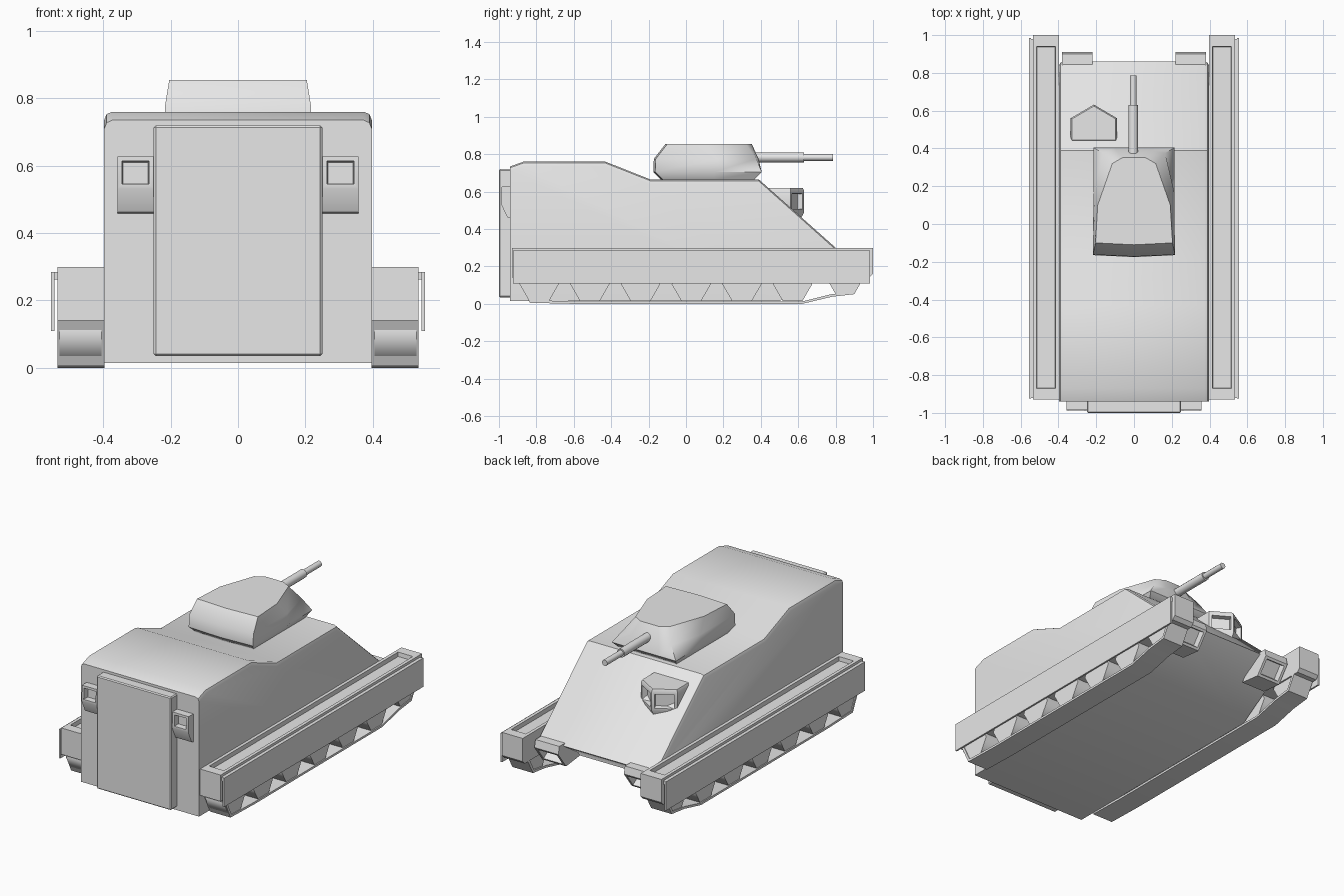
import bpy, bmesh, math
from mathutils import Vector

if "Cube" in bpy.data.objects:
    bpy.data.objects.remove(bpy.data.objects["Cube"])

grey = bpy.data.materials.new("plain_grey")
grey.diffuse_color = (0.8, 0.8, 0.8, 1)
grey.use_nodes = True
grey.node_tree.nodes["Principled BSDF"].inputs["Base Color"].default_value = grey.diffuse_color


def finish(bm, name, mirror=False, angle=40):
    """Turn a bmesh into a named object, smooth by angle, optionally mirrored in x."""
    bmesh.ops.recalc_face_normals(bm, faces=bm.faces[:])
    me = bpy.data.meshes.new(name)
    bm.to_mesh(me)
    bm.free()
    me.materials.append(grey)
    for p in me.polygons:
        p.use_smooth = True
    me.set_sharp_from_angle(angle=math.radians(angle))
    ob = bpy.data.objects.new(name, me)
    bpy.context.collection.objects.link(ob)
    if mirror:
        ob.modifiers.new("Mirror", 'MIRROR')
    return ob


def loft(bm, rings):
    """Skin a list of equal-length point rings and cap both ends."""
    vs = [[bm.verts.new(p) for p in r] for r in rings]
    n = len(vs[0])
    for a, b in zip(vs, vs[1:]):
        for i in range(n):
            j = (i + 1) % n
            bm.faces.new((a[i], a[j], b[j], b[i]))
    bm.faces.new(vs[0])
    bm.faces.new(vs[-1])
    bmesh.ops.recalc_face_normals(bm, faces=bm.faces[:])


def prism(profile, x0, x1):
    """Extrude a (y, z) profile from x0 to x1."""
    bm = bmesh.new()
    loft(bm, [[(x, y, z) for y, z in profile] for x in (x0, x1)])
    return bm


def box(y0, y1, z0, z1):
    return [(y0, z0), (y1, z0), (y1, z1), (y0, z1)]


def recess(bm, direction, border, depth, count=1):
    """Sink a framed window into the faces that best match a direction."""
    d = Vector(direction).normalized()
    bm.normal_update()
    faces = sorted(bm.faces, key=lambda f: -f.normal.dot(d))[:count]
    bmesh.ops.inset_individual(bm, faces=faces, thickness=border)
    bmesh.ops.inset_individual(bm, faces=faces, thickness=0.004, depth=-depth)


# Hull: side profile with chamfered upper long edges
hull = prism([(-0.94, 0.015), (-0.94, 0.735), (-0.87, 0.76), (-0.43, 0.76),
              (-0.19, 0.665), (0.39, 0.665), (0.80, 0.30), (0.86, 0.247),
              (0.50, 0.015)], -0.397, 0.397)
rim = [e for e in hull.edges
       if abs(e.verts[0].co.x - e.verts[1].co.x) < 0.01
       and min(v.co.z for v in e.verts) > 0.24
       and max(v.co.z for v in e.verts) > 0.29]
bmesh.ops.bevel(hull, geom=rim, offset=0.024, segments=2, affect='EDGES', profile=0.5)
finish(hull, "hull", angle=38)

# Rear door
door = prism(box(-1.0, -0.93, 0.035, 0.72), -0.25, 0.25)
bmesh.ops.bevel(door, geom=door.edges[:], offset=0.006, segments=1, affect='EDGES')
finish(door, "rear_door", angle=30)

# Rear lamps, hooded with a sunk window
lamp = prism([(-0.93, 0.455), (-0.955, 0.462), (-0.988, 0.532), (-0.985, 0.628),
              (-0.93, 0.628)], 0.25, 0.358)
recess(lamp, (0, -1, 0), 0.02, 0.035)
finish(lamp, "rear_lamps", True, 30)

# Front lamps under the nose, window facing forward and down
lamp = prism([(0.70, 0.13), (0.835, 0.115), (0.91, 0.215), (0.90, 0.26),
              (0.80, 0.26)], 0.22, 0.38)
recess(lamp, (0, 0.8, -0.6), 0.022, 0.04)
finish(lamp, "front_lamps", True, 30)

# Fenders with a long sunk strip on top
fender = prism([(-0.93, 0.14), (0.98, 0.14), (1.0, 0.16), (1.0, 0.30), (-0.93, 0.30)],
               0.396, 0.535)
fender.normal_update()
top = max(fender.faces, key=lambda f: f.calc_center_median().z)
bmesh.ops.inset_individual(fender, faces=[top], thickness=0.028)
for v in top.verts:
    v.co.y += 0.04 if v.co.y < 0 else -0.04
bmesh.ops.inset_individual(fender, faces=[top], thickness=0.004, depth=-0.025)
finish(fender, "fenders", True, 30)

# Side skirts: hanging plate and the flange that holds it
finish(prism(box(-0.925, 0.985, 0.11, 0.285), 0.545, 0.555), "side_skirts", True, 30)
finish(prism(box(-0.92, 0.98, 0.262, 0.285), 0.53, 0.547), "skirt_flanges", True, 30)

# Track belts: thin ribbons running under the wheels
outer = [(-0.905, 0.15), (-0.835, 0.006), (-0.60, 0.0), (0.62, 0.0), (0.78, 0.038),
         (0.90, 0.052), (0.955, 0.15)]
inner = [(-0.888, 0.15), (-0.825, 0.02), (-0.60, 0.013), (0.62, 0.013), (0.775, 0.051),
         (0.89, 0.066), (0.935, 0.15)]
finish(prism(outer + inner[::-1], 0.396, 0.535), "track_belts", True, 35)

# Road wheels: six-sided, last one raised
for i in range(7):
    y = -0.785 + i * 0.271
    r, z = (0.105, 0.106) if i < 6 else (0.085, 0.128)
    pts = [(y + r * math.cos(k * math.pi / 3), z + r * math.sin(k * math.pi / 3))
           for k in range(6)]
    finish(prism(pts, 0.405, 0.53), f"road_wheel_{i + 1}", True, 65)

# Turret: four stacked rings, each given by its right half
halves = [
    (0.665, [(0.19, -0.125), (0.19, 0.15), (0.19, 0.365), (0.08, 0.365)]),
    (0.705, [(0.215, -0.165), (0.215, 0.15), (0.215, 0.405), (0.10, 0.405)]),
    (0.775, [(0.217, -0.162), (0.213, 0.17), (0.165, 0.375), (0.09, 0.388)]),
    (0.855, [(0.204, -0.10), (0.192, 0.10), (0.115, 0.32), (0.06, 0.352)]),
]
turret = bmesh.new()
loft(turret, [[(0, h[0][1] - 0.01, z)] + [(x, y, z) for x, y in h]
              + [(-x, y, z) for x, y in h[::-1]] for z, h in halves])
finish(turret, "turret", angle=45)


# Gun barrel in two steps
def barrel(name, r, y0, y1):
    bm = bmesh.new()
    loft(bm, [[(-0.004 + r * math.cos(a * math.pi / 6), y, 0.783 + r * math.sin(a * math.pi / 6))
               for a in range(12)] for y in (y0, y1)])
    finish(bm, name)


barrel("gun_sleeve", 0.026, 0.32, 0.63)
barrel("gun_muzzle", 0.018, 0.62, 0.785)

# Driver's sight: five-sided pod with two sunk windows
plan = [(-0.335, 0.44), (-0.09, 0.44), (-0.09, 0.56), (-0.2125, 0.632), (-0.335, 0.56)]
pod = bmesh.new()
loft(pod, [[(-0.2125 + (x + 0.2125) * s, 0.50 + (y - 0.50) * s, z) for x, y in plan]
           for z, s in ((0.43, 0.75), (0.49, 1.0), (0.605, 1.0), (0.62, 0.94))])
for sx in (-1, 1):
    recess(pod, (sx * 0.5, 0.86, 0), 0.022, 0.03)
finish(pod, "driver_sight", angle=35)
